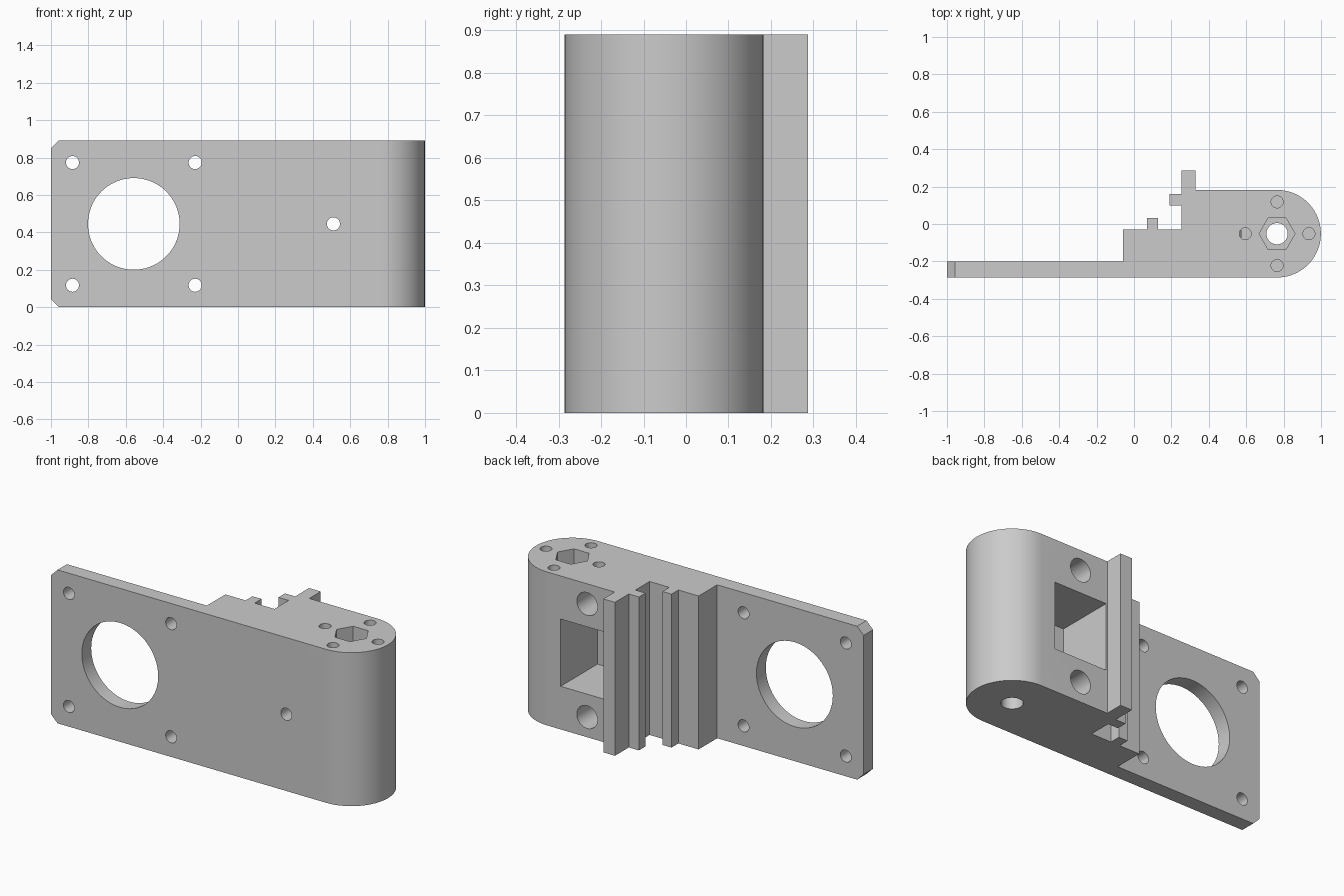
import bpy, bmesh, math
from mathutils import Matrix

cube = bpy.data.objects.get("Cube")
if cube:
    bpy.data.objects.remove(cube, do_unlink=True)

H = 0.89                 # bracket height
MID = H / 2
ROD = (0.765, -0.052)    # axis of the rounded end
R = 0.234

grey = bpy.data.materials.new("plain_grey")
grey.use_nodes = True
grey.diffuse_color = (0.6, 0.6, 0.6, 1)
grey.node_tree.nodes["Principled BSDF"].inputs["Base Color"].default_value = (0.6, 0.6, 0.6, 1)


def add_object(name, bm):
    bmesh.ops.recalc_face_normals(bm, faces=bm.faces)
    mesh = bpy.data.meshes.new(name)
    bm.to_mesh(mesh)
    bm.free()
    mesh.materials.append(grey)
    ob = bpy.data.objects.new(name, mesh)
    bpy.context.collection.objects.link(ob)
    return ob


# Body: stepped plan profile with a rounded end, extruded upward
steps = [(0.33, 0.182), (0.33, 0.287), (0.255, 0.287), (0.255, 0.16),
         (0.19, 0.16), (0.19, 0.10), (0.255, 0.10), (0.255, -0.03),
         (0.128, -0.03), (0.128, 0.033), (0.07, 0.033), (0.07, -0.03),
         (-0.06, -0.03), (-0.06, -0.2), (-1, -0.2), (-1, -0.286)]
N = 40
arc = [(ROD[0] + R * math.sin(math.pi * i / N), ROD[1] - R * math.cos(math.pi * i / N))
       for i in range(N + 1)]
bm = bmesh.new()
base = bm.faces.new([bm.verts.new((x, y, 0)) for x, y in arc + steps])
top = bmesh.ops.extrude_face_region(bm, geom=[base])
bmesh.ops.translate(bm, vec=(0, 0, H),
                    verts=[g for g in top["geom"] if isinstance(g, bmesh.types.BMVert)])

# Chamfered corners at the free end of the plate
corners = [e for e in bm.edges if all(v.co.x < -0.99 for v in e.verts)
           and abs(e.verts[0].co.z - e.verts[1].co.z) < 0.01]
bmesh.ops.bevel(bm, geom=corners, offset=0.042, segments=1, affect='EDGES')
body = add_object("motor_bracket", bm)

cutters = []


def cut_round(name, center, radius, length, axis='Z', sides=48):
    turn = Matrix.Rotation(math.pi / 2, 4, 'X') if axis == 'Y' else Matrix()
    bm = bmesh.new()
    bmesh.ops.create_cone(bm, cap_ends=True, segments=sides, radius1=radius,
                          radius2=radius, depth=length,
                          matrix=Matrix.Translation(center) @ turn)
    cutters.append(add_object(name, bm))


def cut_box(name, center, size):
    bm = bmesh.new()
    bmesh.ops.create_cube(bm, size=1, matrix=Matrix.Translation(center) @ Matrix.Diagonal((*size, 1)))
    cutters.append(add_object(name, bm))


# Motor opening and its four screw holes
cut_round("motor_opening_cutter", (-0.557, -0.25, MID), 0.245, 0.3, 'Y', 72)
for sx in (-1, 1):
    for sz in (-1, 1):
        cut_round("motor_screw_cutter", (-0.557 + sx * 0.328, -0.25, MID + sz * 0.328),
                  0.035, 0.3, 'Y', 32)

# Rear pocket, its front screw hole and two blind rod sockets
cut_box("pocket_cutter", (0.507, 0.045, MID), (0.34, 0.4, 0.39))
cut_round("pocket_screw_cutter", (0.51, -0.25, MID), 0.035, 0.3, 'Y', 32)
for s in (-1, 1):
    cut_round("rod_socket_cutter", (0.507, 0.045, MID + s * 0.328), 0.066, 0.4, 'Y')

# Vertical bore, hexagonal nut recess and four blind screw holes
cut_round("bore_cutter", (*ROD, MID), 0.057, 2)
cut_round("nut_recess_cutter", (*ROD, H), 0.096, 0.4, sides=6)
nut = cutters[-1]
nut.data.transform(Matrix.Translation((*ROD, 0)) @ Matrix.Rotation(math.pi / 6, 4, 'Z')
                   @ Matrix.Translation((-ROD[0], -ROD[1], 0)))
if max(v.co.x for v in nut.data.vertices) < ROD[0] + 0.09:   # keep points along x
    nut.data.transform(Matrix.Translation((*ROD, 0)) @ Matrix.Rotation(math.pi / 6, 4, 'Z')
                       @ Matrix.Translation((-ROD[0], -ROD[1], 0)))
for i in range(4):
    a = i * math.pi / 2
    cut_round("top_screw_cutter", (ROD[0] + 0.17 * math.cos(a), ROD[1] + 0.17 * math.sin(a), H),
              0.032, 0.24, sides=32)

# Apply all cuts
bpy.context.view_layer.objects.active = body
for c in cutters:
    c.hide_render = True
    mod = body.modifiers.new(c.name, 'BOOLEAN')
    mod.operation = 'DIFFERENCE'
    mod.solver = 'EXACT'
    mod.object = c
    bpy.ops.object.modifier_apply(modifier=mod.name)
for c in cutters:
    bpy.data.objects.remove(c, do_unlink=True)

bpy.ops.object.select_all(action='DESELECT')
body.select_set(True)
bpy.ops.object.shade_smooth_by_angle(angle=math.radians(30))
